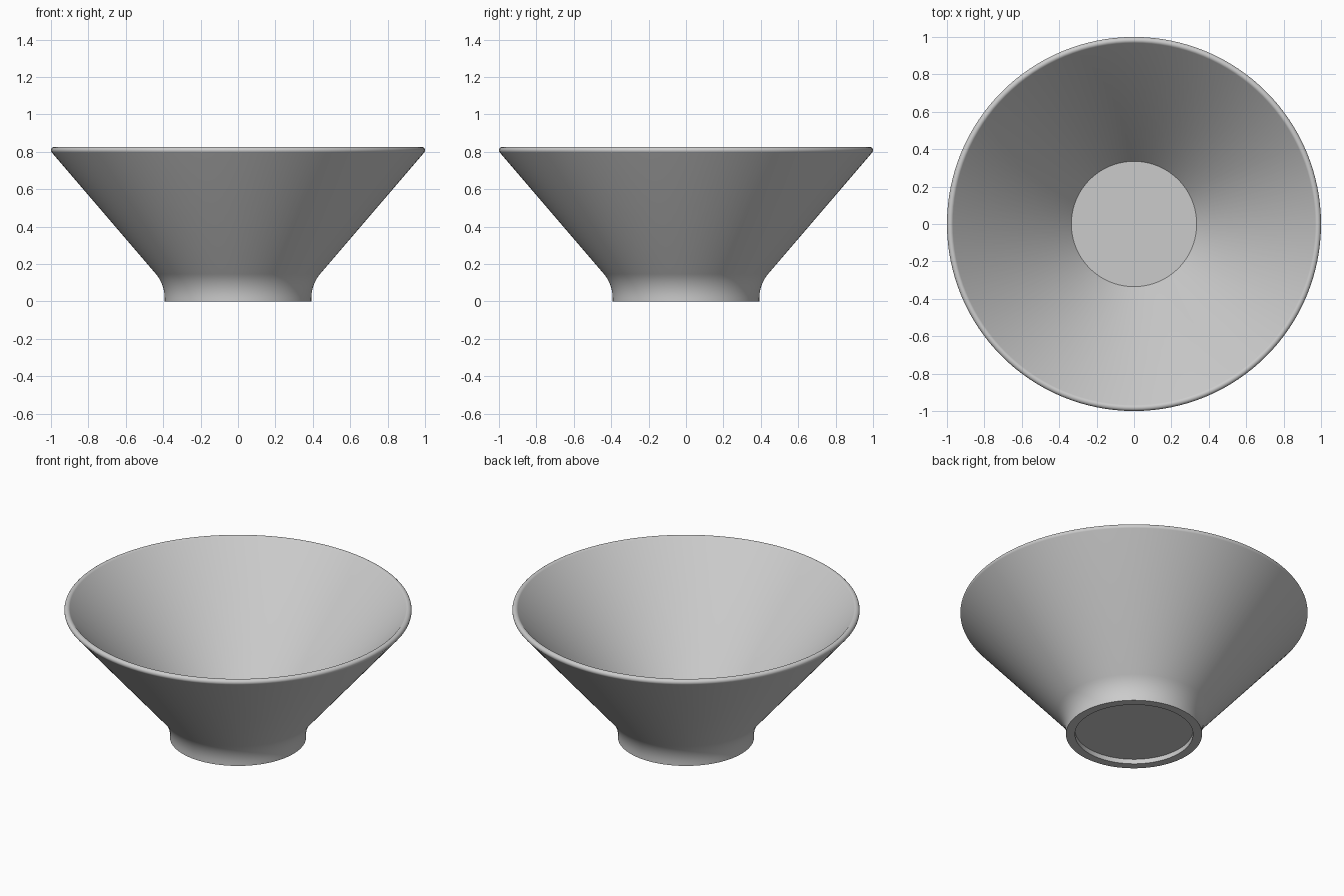
import bpy
import bmesh
from math import cos, sin, pi, radians
from mathutils import Vector

cube = bpy.data.objects.get("Cube")
if cube:
    bpy.data.objects.remove(cube, do_unlink=True)

SEGMENTS = 128


def make_material(name, value):
    mat = bpy.data.materials.new(name)
    mat.use_nodes = True
    colour = (value, value, value, 1)
    mat.diffuse_color = colour
    mat.node_tree.nodes["Principled BSDF"].inputs["Base Color"].default_value = colour
    return mat


def arc(centre, radius, start, end, steps):
    """Points (r, z) along an arc, angles in degrees."""
    angles = [radians(start + (end - start) * i / steps) for i in range(steps + 1)]
    return [(centre[0] + radius * cos(a), centre[1] + radius * sin(a)) for a in angles]


def lathe(name, profile, mat):
    """Spin an (r, z) profile around the z axis into a closed solid."""
    bm = bmesh.new()
    verts = [bm.verts.new((r, 0, z)) for r, z in profile]
    edges = [bm.edges.new(pair) for pair in zip(verts, verts[1:])]
    bmesh.ops.spin(bm, geom=verts + edges, cent=Vector(), axis=Vector((0, 0, 1)),
                   angle=2 * pi, steps=SEGMENTS)
    bmesh.ops.remove_doubles(bm, verts=bm.verts, dist=0.0001)
    bmesh.ops.recalc_face_normals(bm, faces=bm.faces)
    mesh = bpy.data.meshes.new(name)
    bm.to_mesh(mesh)
    bm.free()
    mesh.materials.append(mat)
    obj = bpy.data.objects.new(name, mesh)
    bpy.context.collection.objects.link(obj)
    return obj


# Recessed underside and foot ring
foot = [(0, 0.03), (0.34, 0.03), (0.34, 0), (0.392, 0)]
# Concave sweep from the foot into the straight wall
sweep = arc((0.592, 0.018), 0.2, 180, 140, 8)
# Rounded lip, then the inner wall down to the flat floor
lip = arc((0.982, 0.808), 0.018, -40, 140, 12)
floor = [(0.335, 0.06), (0, 0.06)]

bowl = lathe("bowl", foot + sweep + lip + floor, make_material("grey glaze", 0.6))

bpy.ops.object.select_all(action="DESELECT")
bowl.select_set(True)
bpy.context.view_layer.objects.active = bowl
bpy.ops.object.shade_smooth_by_angle(angle=radians(30))
